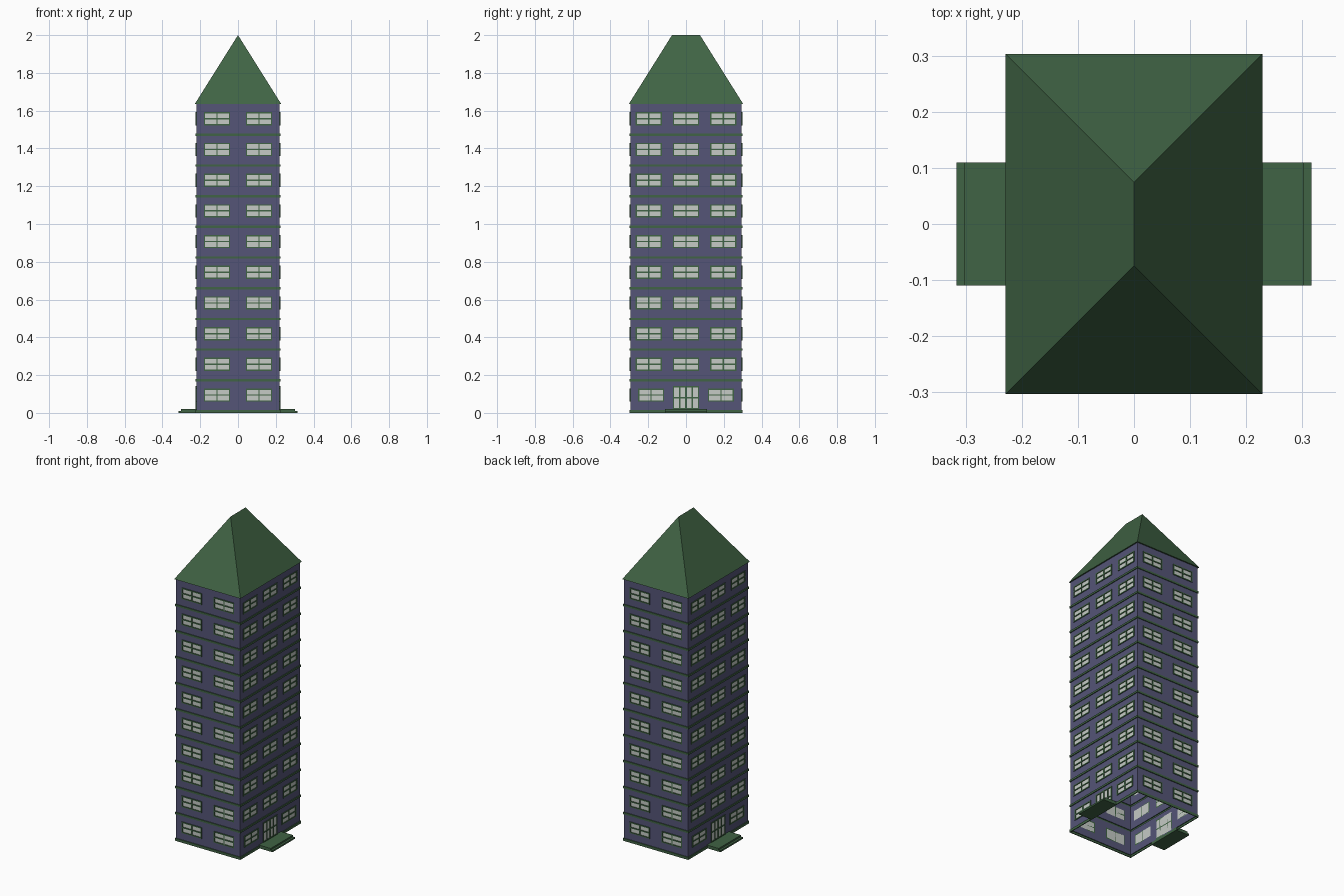
import bpy, bmesh, math
from mathutils import Matrix, Vector

if "Cube" in bpy.data.objects:
    bpy.data.objects.remove(bpy.data.objects["Cube"])

W, D = 0.221, 0.295          # half width and half depth of the walls
EAVE, TOP = 1.635, 2.0
FLOORS, PITCH, BASE = 10, 0.1625, 0.010
BAND_H, BAND_OUT = 0.006, 0.005


def material(name, rgb):
    m = bpy.data.materials.new(name)
    m.diffuse_color = (*[c ** 2.2 for c in rgb], 1)
    m.use_nodes = True
    m.node_tree.nodes["Principled BSDF"].inputs["Base Color"].default_value = m.diffuse_color
    return m


GREEN = material("green_trim", (0.26, 0.39, 0.275))
WALL = material("blue_wall", (0.335, 0.335, 0.465))
GLASS = material("pale_glass", (0.77, 0.79, 0.77))


def finish(bm, name, mat):
    bmesh.ops.remove_doubles(bm, verts=bm.verts, dist=1e-5)
    me = bpy.data.meshes.new(name)
    bm.to_mesh(me)
    bm.free()
    me.materials.append(mat)
    ob = bpy.data.objects.new(name, me)
    bpy.context.collection.objects.link(ob)
    return ob


def quad(bm, rot, pts):
    bm.faces.new([bm.verts.new(rot @ Vector(p)) for p in pts])


def box(bm, rot, lo, hi):
    lo, hi = Vector(lo), Vector(hi)
    mat = rot @ Matrix.Translation((lo + hi) / 2) @ Matrix.Diagonal((*(hi - lo), 1))
    bmesh.ops.create_cube(bm, size=1, matrix=mat)


def frame(bm, rot, d, opening, cols, rows):
    # outer border plus glazing bars, standing slightly proud of the wall
    u0, u1, z0, z1 = opening
    t, out = 0.0035, 0.004
    for i in range(cols + 1):
        u = u0 + (u1 - u0) * i / cols
        s = t * 1.4 if cols == 4 and i == 2 else t
        box(bm, rot, (u - s, -d - out, z0 - t), (u + s, -d, z1 + t))
    for j in range(rows + 1):
        z = z0 + (z1 - z0) * j / rows
        box(bm, rot, (u0 - t, -d - out, z - t), (u1 + t, -d, z + t))


def wall_panel(walls, glass, rot, half, d, z0, z1, openings):
    # wall grid whose cells become glass wherever an opening covers them
    us = sorted({-half, half, *[u for o in openings for u in o[:2]]})
    zs = sorted({z0, z1, *[z for o in openings for z in o[2:]]})
    for a, b in zip(us, us[1:]):
        for c, e in zip(zs, zs[1:]):
            u, z = (a + b) / 2, (c + e) / 2
            is_open = any(o[0] < u < o[1] and o[2] < z < o[3] for o in openings)
            quad(glass if is_open else walls, rot,
                 [(a, -d, c), (b, -d, c), (b, -d, e), (a, -d, e)])


def band_side(bm, rot, half, d, z0, z1):
    # hollow moulding: outer face, top and underside
    h, o = half + BAND_OUT, d + BAND_OUT
    quad(bm, rot, [(-h, -o, z0), (h, -o, z0), (h, -o, z1), (-h, -o, z1)])
    quad(bm, rot, [(-h, -o, z1), (h, -o, z1), (half, -d, z1), (-half, -d, z1)])
    quad(bm, rot, [(-half, -d, z0), (half, -d, z0), (h, -o, z0), (-h, -o, z0)])


walls, glass, frames, bands = (bmesh.new() for _ in range(4))
for side in range(4):
    rot = Matrix.Rotation(side * math.pi / 2, 4, 'Z')
    long_side = side % 2 == 1
    half, d = (D, W) if long_side else (W, D)
    for k in range(FLOORS):
        zc = BASE + k * PITCH
        lo = 0.0 if k == 0 else zc - BAND_H
        z0 = zc + BAND_H
        z1 = EAVE if k == FLOORS - 1 else zc + PITCH - BAND_H
        # window centres along this side
        if not long_side:
            centres = (-0.111, 0.111)
        elif k == 0:
            centres = (-0.185, 0.185)
        else:
            centres = (-0.197, 0, 0.197)
        openings = [(c - 0.066, c + 0.066, zc + 0.053, zc + 0.116) for c in centres]
        for o in openings:
            frame(frames, rot, d, o, 2, 2)
        # double entrance door
        if long_side and k == 0:
            door = (-0.066, 0.066, 0.022, 0.139)
            openings.append(door)
            frame(frames, rot, d, door, 4, 2)
        wall_panel(walls, glass, rot, half, d, z0, z1, openings)
        band_side(bands, rot, half, d, lo, z0)

finish(walls, "walls", WALL)
finish(glass, "window_panes", GLASS)
finish(bands, "floor_bands", GREEN)
me_frames = bpy.data.meshes.new("window_frames")
frames.to_mesh(me_frames)
frames.free()
me_frames.materials.append(GREEN)
bpy.context.collection.objects.link(bpy.data.objects.new("window_frames", me_frames))

# hipped roof with a short ridge
bm = bmesh.new()
ex, ey, ry = 0.229, 0.303, 0.074
a, b, c, e = [bm.verts.new((x, y, EAVE)) for x, y in
              ((-ex, -ey), (ex, -ey), (ex, ey), (-ex, ey))]
r0, r1 = bm.verts.new((0, -ry, TOP)), bm.verts.new((0, ry, TOP))
for f in ((a, b, r0), (b, c, r1, r0), (c, e, r1), (e, a, r0, r1), (e, c, b, a)):
    bm.faces.new(f)
finish(bm, "roof", GREEN)

# two entrance steps on each long side
for name, s in (("right", 1), ("left", -1)):
    for part, reach, z0, z1 in (("lower", 0.316, 0.0, 0.010), ("upper", 0.303, 0.010, 0.020)):
        bm = bmesh.new()
        xs = sorted((s * W, s * reach))
        box(bm, Matrix.Identity(4), (xs[0], -0.11, z0), (xs[1], 0.11, z1))
        finish(bm, f"{name}_{part}_step", GREEN)
